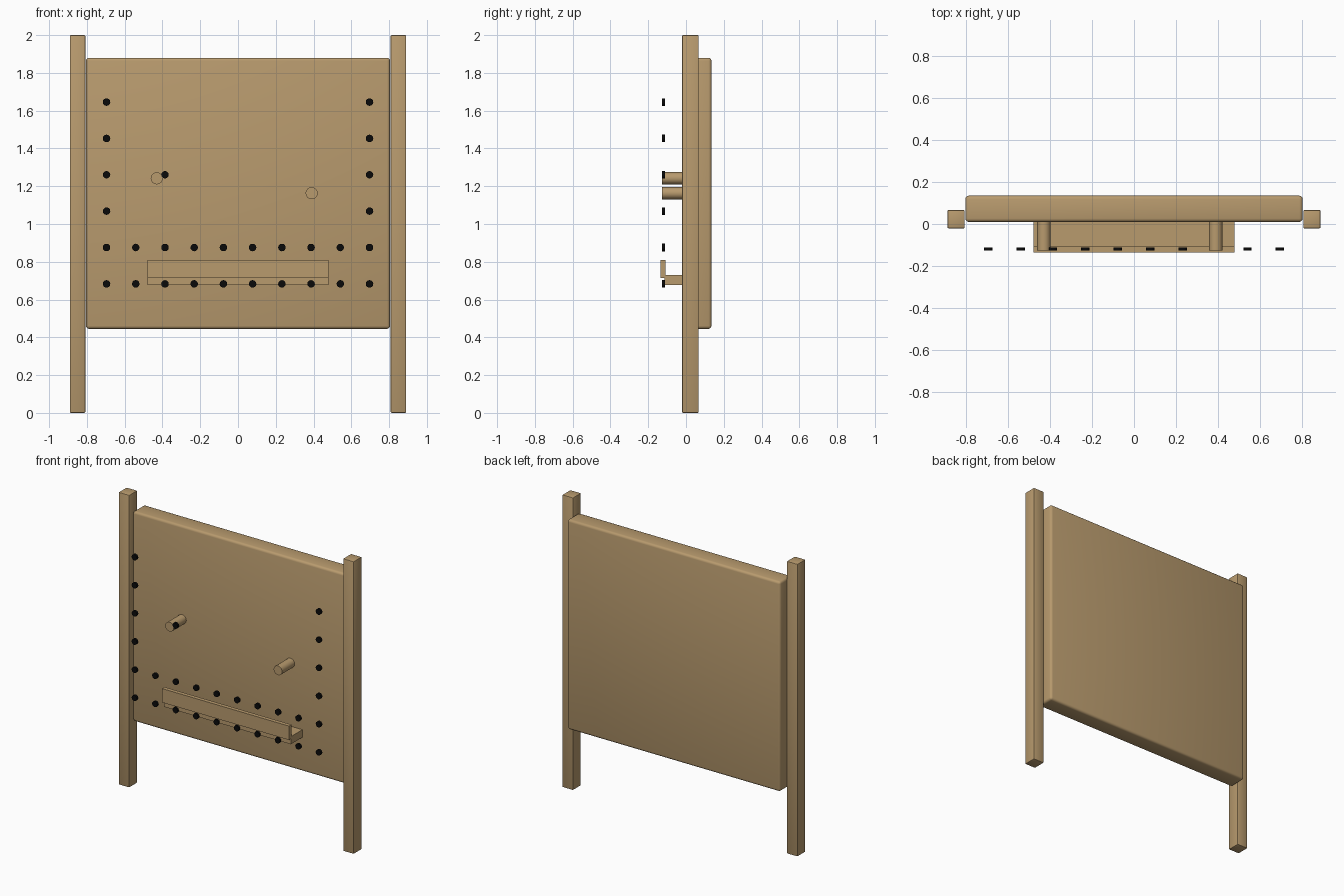
import bpy
import math

if "Cube" in bpy.data.objects:
    bpy.data.objects.remove(bpy.data.objects["Cube"], do_unlink=True)


def material(name, colour):
    mat = bpy.data.materials.new(name)
    mat.use_nodes = True
    mat.diffuse_color = colour
    bsdf = next(n for n in mat.node_tree.nodes if n.type == "BSDF_PRINCIPLED")
    bsdf.inputs["Base Color"].default_value = colour
    return mat


WOOD = material("tan wood", (0.48, 0.325, 0.155, 1))
BLACK = material("black", (0.003, 0.003, 0.003, 1))


def finish(obj, name, mat):
    obj.name = name
    obj.data.materials.append(mat)
    bpy.ops.object.shade_smooth_by_angle(angle=math.radians(35))
    return obj


def box(name, xs, ys, zs, bevel=0, segments=1):
    """Box spanning the given (low, high) ranges, with rounded edges."""
    spans = (xs, ys, zs)
    bpy.ops.mesh.primitive_cube_add(size=1, location=[sum(s) / 2 for s in spans])
    obj = bpy.context.object
    obj.scale = [s[1] - s[0] for s in spans]
    bpy.ops.object.transform_apply(location=False, rotation=False, scale=True)
    if bevel:
        mod = obj.modifiers.new("rounded edges", "BEVEL")
        mod.width = bevel
        mod.segments = segments
        bpy.ops.object.modifier_apply(modifier=mod.name)
    return finish(obj, name, WOOD)


def rod(name, x, z, ys, radius, sides, mat):
    """Cylinder lying along y."""
    bpy.ops.mesh.primitive_cylinder_add(
        vertices=sides, radius=radius, depth=ys[1] - ys[0],
        location=(x, sum(ys) / 2, z), rotation=(math.pi / 2, 0, 0))
    return finish(bpy.context.object, name, mat)


# Board and its two upright posts
box("board", (-0.805, 0.805), (0.01, 0.135), (0.445, 1.88), 0.016, 3)
box("left_post", (0.808, 0.89), (-0.021, 0.067), (0, 2), 0.006, 2)
box("right_post", (-0.89, -0.808), (-0.021, 0.067), (0, 2), 0.006, 2)

# Tray: shelf with a raised front lip
box("tray_shelf", (-0.48, 0.48), (-0.115, 0.02), (0.678, 0.73))
box("tray_lip", (-0.48, 0.48), (-0.135, -0.108), (0.715, 0.81))

# Pegs
rod("left_peg", 0.39, 1.163, (-0.126, 0.02), 0.032, 24, WOOD)
rod("right_peg", -0.43, 1.242, (-0.126, 0.02), 0.032, 24, WOOD)

# Hole markers: two full rows, the outer columns and one single marker
COLUMNS, ROWS = 10, 6
for row in range(ROWS):
    for col in range(COLUMNS):
        if row < 2 or col in (0, COLUMNS - 1) or (row, col) == (3, 2):
            rod(f"hole_{row}_{col}", -0.696 + 0.1547 * col, 0.683 + 0.1925 * row,
                (-0.127, -0.111), 0.02, 12, BLACK)
